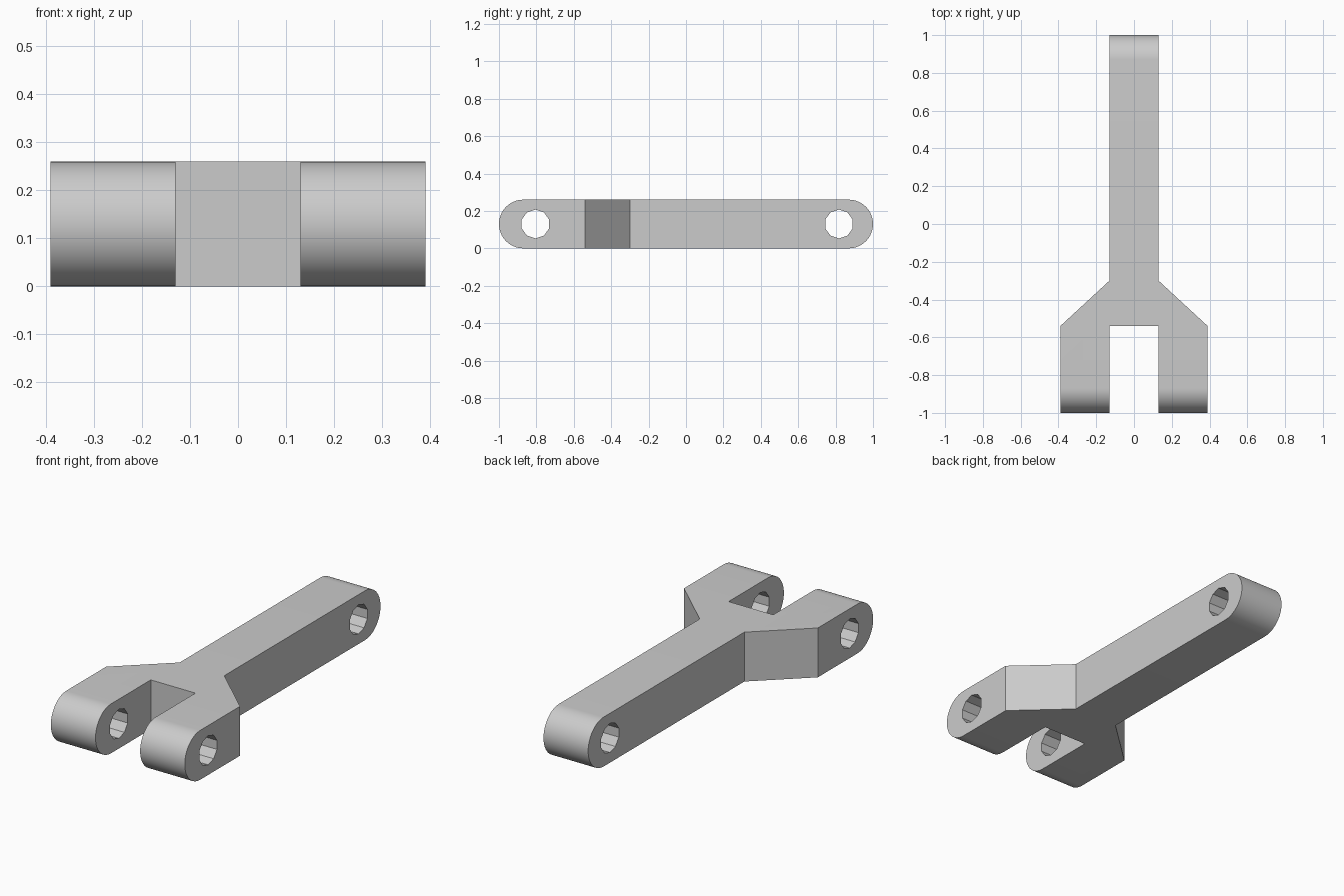
import bpy, bmesh, math
from mathutils import Vector

cube = bpy.data.objects.get("Cube")
if cube:
    bpy.data.objects.remove(cube, do_unlink=True)

HALF = 0.13      # half the bar width and the end radius
FORK = 3 * HALF  # outer half width of the fork


def prism(name, points, offset):
    """Extrude a closed outline along the offset vector."""
    bm = bmesh.new()
    face = bm.faces.new([bm.verts.new(p) for p in points])
    ext = bmesh.ops.extrude_face_region(bm, geom=[face])
    verts = [v for v in ext["geom"] if isinstance(v, bmesh.types.BMVert)]
    bmesh.ops.translate(bm, verts=verts, vec=Vector(offset))
    bmesh.ops.recalc_face_normals(bm, faces=bm.faces)
    mesh = bpy.data.meshes.new(name)
    bm.to_mesh(mesh)
    bm.free()
    obj = bpy.data.objects.new(name, mesh)
    bpy.context.collection.objects.link(obj)
    return obj


def arc(y, z, radius, start, sweep, steps):
    """Points on an arc in the side plane."""
    angles = [start + sweep * i / steps for i in range(steps + 1)]
    return [(-0.6, y + radius * math.cos(a), z + radius * math.sin(a)) for a in angles]


def boolean(obj, cutter, operation):
    mod = obj.modifiers.new(operation.title(), "BOOLEAN")
    mod.operation, mod.solver, mod.object = operation, "EXACT", cutter
    cutter.hide_render = True
    bpy.context.view_layer.objects.active = obj
    bpy.ops.object.modifier_apply(modifier=mod.name)
    bpy.data.objects.remove(cutter, do_unlink=True)


# Forked plan outline, mirrored across x and cut long for trimming
right = [(HALF, 1.1), (HALF, -0.3), (FORK, -0.54), (FORK, -1.1), (HALF, -1.1), (HALF, -0.54)]
plan = right + [(-x, y) for x, y in reversed(right)]
link = prism("forked_link", [(x, y, -0.1) for x, y in plan], (0, 0, 0.5))

# Rounded side profile trims both ends
side = arc(1 - HALF, HALF, HALF, -math.pi / 2, math.pi, 32)
side += arc(HALF - 1, HALF, HALF, math.pi / 2, math.pi, 32)
boolean(link, prism("side_profile", side, (1.2, 0, 0)), "INTERSECT")

# Ten-sided pin holes through the fork and the bar end
for y in (-0.805, 0.818):
    hole = arc(y, HALF, 0.077, math.pi / 2, math.tau, 10)[:-1]
    boolean(link, prism("pin_hole", hole, (1.2, 0, 0)), "DIFFERENCE")

# Plain grey metal
grey = bpy.data.materials.new("grey_metal")
grey.use_nodes = True
colour = (0.6, 0.6, 0.6, 1)
grey.diffuse_color = colour
grey.node_tree.nodes["Principled BSDF"].inputs["Base Color"].default_value = colour
link.data.materials.clear()
link.data.materials.append(grey)

# Smooth round ends, crisp edges elsewhere
bpy.ops.object.select_all(action="DESELECT")
link.select_set(True)
bpy.context.view_layer.objects.active = link
bpy.ops.object.shade_smooth_by_angle(angle=math.radians(30))
